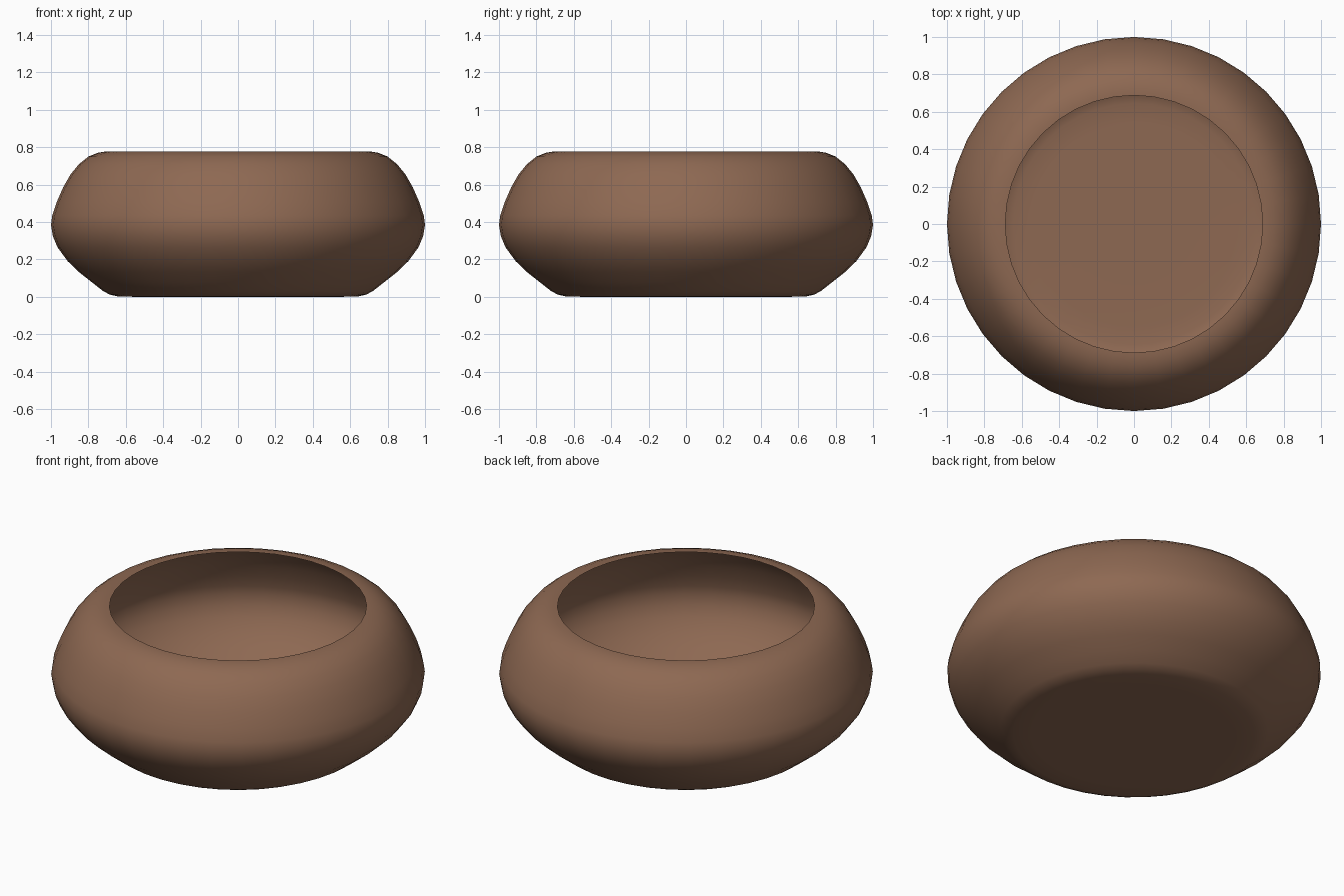
import bpy, bmesh
from math import cos, sin, tau

if "Cube" in bpy.data.objects:
    bpy.data.objects.remove(bpy.data.objects["Cube"])

SIDES = 40
# Wall profile (radius, height) from the base up to the open rim
PROFILE = [(0.30, 0.0), (0.55, 0.0), (0.645, 0.003), (0.685, 0.012), (0.72, 0.03),
           (0.78, 0.077), (0.85, 0.132), (0.91, 0.19), (0.965, 0.265),
           (0.99, 0.325), (1.0, 0.385), (0.993, 0.435), (0.97, 0.505),
           (0.935, 0.585), (0.895, 0.655), (0.85, 0.71), (0.80, 0.75),
           (0.75, 0.77), (0.71, 0.777), (0.688, 0.778)]

bm = bmesh.new()
rings = [[bm.verts.new((r * cos(tau * i / SIDES), r * sin(tau * i / SIDES), z))
          for i in range(SIDES)] for r, z in PROFILE]

# Bowl wall
for a, b in zip(rings, rings[1:]):
    for i in range(SIDES):
        j = (i + 1) % SIDES
        bm.faces.new((a[i], a[j], b[j], b[i]))

# Base
bm.faces.new(rings[0][::-1])
for f in bm.faces:
    f.smooth = True

mesh = bpy.data.meshes.new("bowl")
bm.to_mesh(mesh)
bm.free()
bowl = bpy.data.objects.new("bowl", mesh)
bpy.context.collection.objects.link(bowl)

# Brown clay
mat = bpy.data.materials.new("brown_clay")
mat.diffuse_color = (0.27, 0.14, 0.085, 1)
mat.use_nodes = True
mat.node_tree.nodes["Principled BSDF"].inputs["Base Color"].default_value = mat.diffuse_color
mesh.materials.append(mat)
